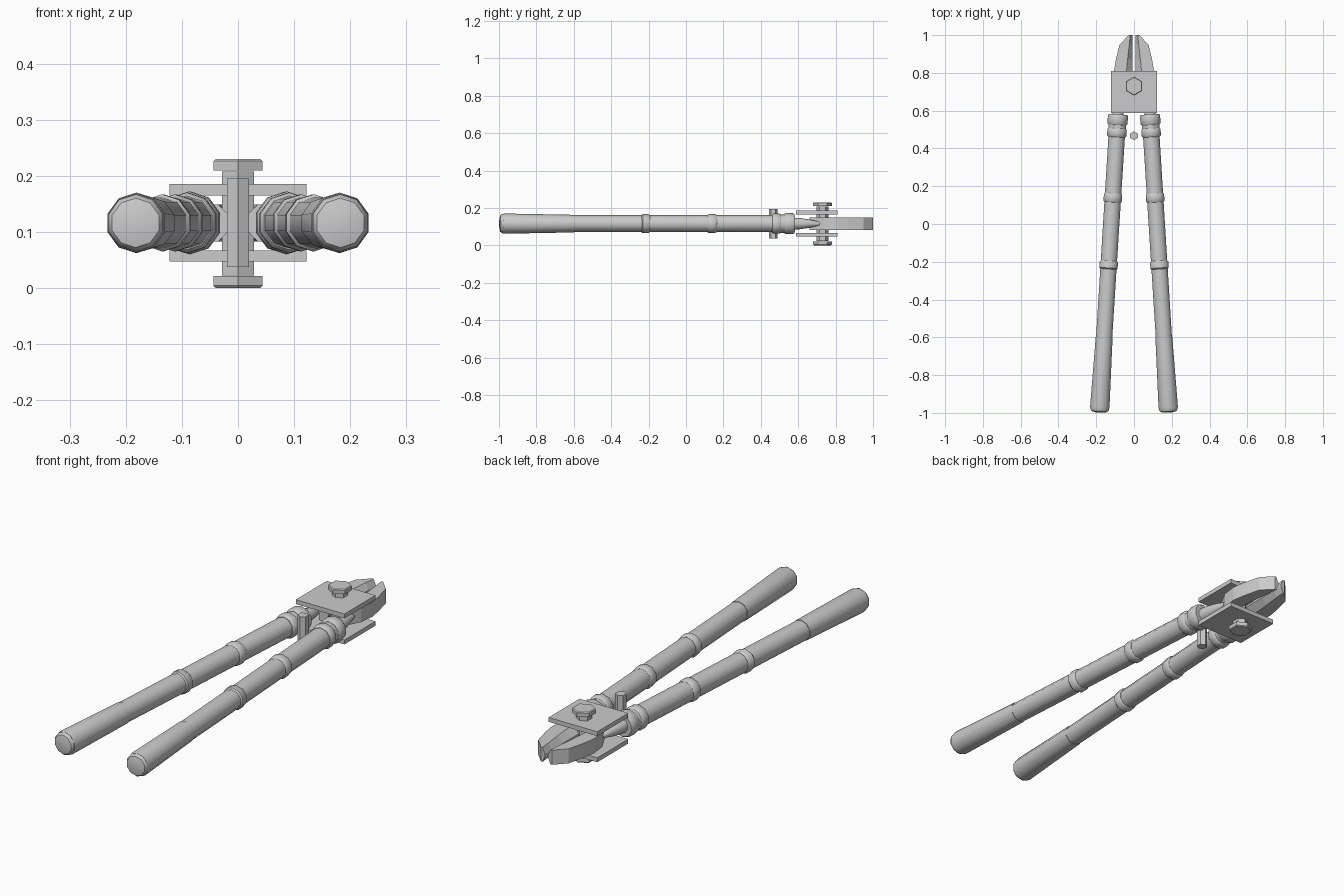
import bpy, bmesh, math

if "Cube" in bpy.data.objects:
    bpy.data.objects.remove(bpy.data.objects["Cube"])

ZC = 0.116  # height of the tool's mid plane


def make(name, rings, mirror=False, smooth=None):
    """Skin a list of equal-length point rings into a closed solid."""
    bm = bmesh.new()
    vs = [[bm.verts.new(p) for p in r] for r in rings]
    n = len(vs[0])
    for a, b in zip(vs, vs[1:]):
        for i in range(n):
            j = (i + 1) % n
            bm.faces.new((a[i], a[j], b[j], b[i]))
    bm.faces.new(vs[0])
    bm.faces.new(vs[-1])
    bmesh.ops.recalc_face_normals(bm, faces=bm.faces[:])
    me = bpy.data.meshes.new(name)
    bm.to_mesh(me)
    bm.free()
    ob = bpy.data.objects.new(name, me)
    bpy.context.collection.objects.link(ob)
    if mirror:
        ob.modifiers.new("mirror", 'MIRROR')
    if smooth:
        bpy.ops.object.select_all(action='DESELECT')
        ob.select_set(True)
        bpy.context.view_layer.objects.active = ob
        bpy.ops.object.shade_smooth_by_angle(angle=math.radians(smooth))
    return ob


def upright(name, y, profile, sides=6):
    """Vertical turned part from (z, radius) pairs, corners pointing along y."""
    rings = [[(r * math.sin(2 * math.pi * i / sides),
               y + r * math.cos(2 * math.pi * i / sides), z)
              for i in range(sides)] for z, r in profile]
    return make(name, rings, smooth=40)


def along_handle(name, profile, sides=10):
    """Turned part along the splayed handle axis from (y, radius) pairs."""
    slope = -0.0624
    c, s = math.cos(math.atan(slope)), math.sin(math.atan(slope))
    rings = []
    for y, r in profile:
        cx = 0.085 + slope * (y - 0.57)
        rings.append([(cx + r * c * math.cos(a), y - r * s * math.cos(a), ZC + r * math.sin(a))
                      for a in [2 * math.pi * (i + 0.5) / sides for i in range(sides)]])
    return make(name, rings, mirror=True, smooth=40)


# Handles: tube, rubber grip and end knob
along_handle("handle_tube", [(-0.62, 0.045), (0.53, 0.046)])
along_handle("handle_grip", [(-0.98, 0.052), (-0.97, 0.054), (-0.60, 0.047)])
along_handle("handle_end", [(-0.998, 0.022), (-0.993, 0.044), (-0.984, 0.051), (-0.975, 0.051)])

# Raised bands and collars
for name, y, w, r in (("lower_band", -0.217, 0.022, 0.051), ("upper_band", 0.138, 0.024, 0.051),
                      ("rear_collar", 0.483, 0.023, 0.054), ("front_collar", 0.552, 0.028, 0.056)):
    along_handle(name, [(y - w, r - 0.006), (y - w * 0.7, r), (y + w * 0.7, r), (y + w, r - 0.005)])
along_handle("collar_neck", [(0.50, 0.049), (0.53, 0.049)])

# Short link arms between the handles and the jaws
along_handle("link_arm", [(0.57, 0.032), (0.61, 0.03), (0.66, 0.022), (0.72, 0.008)])

# Side plates
for name, z0, z1 in (("lower_plate", 0.047, 0.067), ("upper_plate", 0.165, 0.185)):
    make(name, [[(x, y, z) for x, y in ((-0.122, 0.588), (0.122, 0.588), (0.122, 0.81), (-0.122, 0.81))]
                for z in (z0, z1)])

# Cutting jaws: thick outer body with an inner blade bevel
sections = [(0.66, 0.055, 0.035, 0.008), (0.74, 0.098, 0.04, 0.008), (0.81, 0.106, 0.04, 0.008),
            (0.87, 0.096, 0.034, 0.008), (0.95, 0.076, 0.025, 0.008), (1.0, 0.028, 0.02, 0.008)]
H = 0.033
make("jaw", [[(o, y, ZC - H), (o, y, ZC + H), (r, y, ZC + H),
              (i, y, ZC + 0.005), (i, y, ZC - 0.005), (r, y, ZC - H)]
             for y, o, r, i in sections], mirror=True)

# Pivot bolt with hex heads, and the stop pin
upright("pivot_bolt", 0.73, [(0.022, 0.033), (0.208, 0.033)])
upright("bolt_head_top", 0.73, [(0.209, 0.05), (0.226, 0.05), (0.23, 0.046)])
upright("bolt_head_bottom", 0.73, [(0.0, 0.046), (0.004, 0.05), (0.021, 0.05)])
upright("stop_pin", 0.467, [(0.037, 0.023), (0.195, 0.023)])
